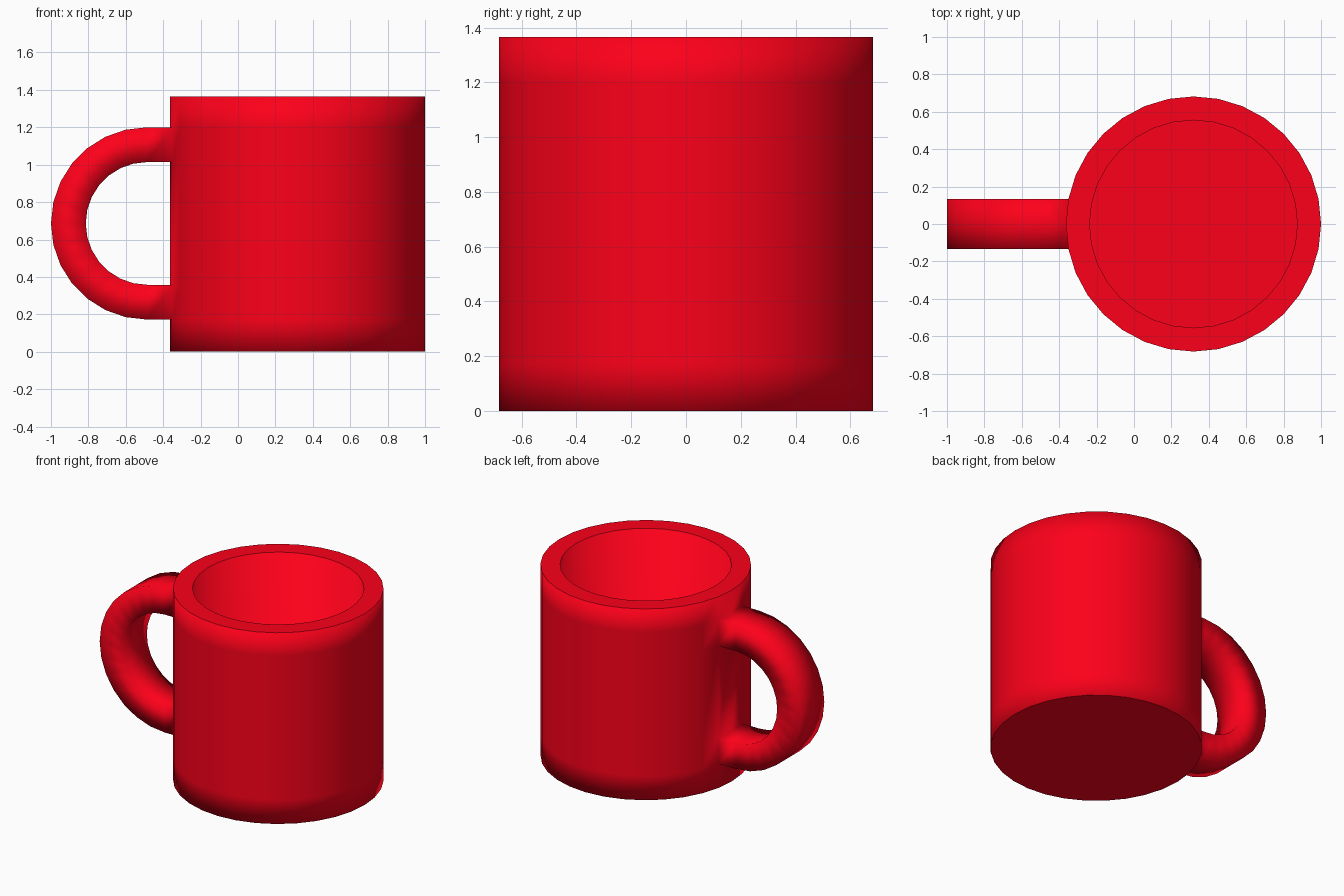
import bpy, bmesh, math

if "Cube" in bpy.data.objects:
    bpy.data.objects.remove(bpy.data.objects["Cube"])

CX, R_OUT, R_IN, HEIGHT, FLOOR = 0.318, 0.682, 0.555, 1.366, 0.13
SIDES = 32
# Handle: strap that grows out of two wall faces and follows a half circle
HX, HZ, BEND, THICK, STEPS = -0.486, 0.686, 0.421, 0.093, 14
WIDE = R_OUT * math.sin(2 * math.pi / SIDES)

red = bpy.data.materials.new("red_glaze")
red.diffuse_color = (0.98, 0.0, 0.01, 1)
red.use_nodes = True
red.node_tree.nodes["Principled BSDF"].inputs["Base Color"].default_value = red.diffuse_color
bm = bmesh.new()


def bridge(a, b, skip=()):
    n = len(a)
    for i in range(n):
        if i not in skip:
            j = (i + 1) % n
            bm.faces.new((a[i], a[j], b[j], b[i]))


# Cup: outer wall with rings at the handle roots, rim, inner wall and floor
low, high = HZ - BEND, HZ + BEND
wall = [0, low - THICK, low + THICK, high - THICK, high + THICK, HEIGHT]
profile = [(R_OUT, z) for z in wall] + [(R_IN, HEIGHT), (R_IN, FLOOR)]
rings = []
for r, z in profile:
    angles = [2 * math.pi * i / SIDES for i in range(SIDES)]
    rings.append([bm.verts.new((CX + r * math.cos(a), r * math.sin(a), z)) for a in angles])
mid = SIDES // 2
for k in range(len(rings) - 1):
    bridge(rings[k], rings[k + 1], (mid - 1, mid) if k in (1, 3) else ())
bm.faces.new(rings[0])
bm.faces.new(rings[-1])


# Handle sections, welded to the openings in the wall
def root(outer, inner):
    cols = (mid - 1, mid, mid + 1)
    return [rings[outer][c] for c in cols] + [rings[inner][c] for c in reversed(cols)]


sections = [root(4, 3)]
for i in range(STEPS + 1):
    a = math.pi / 2 + math.pi * i / STEPS
    sec = []
    for r, ys in ((BEND + THICK, (WIDE, 0, -WIDE)), (BEND - THICK, (-WIDE, 0, WIDE))):
        sec += [bm.verts.new((HX + r * math.cos(a), y, HZ + r * math.sin(a))) for y in ys]
    sections.append(sec)
sections.append(root(1, 2))
for a, b in zip(sections, sections[1:]):
    bridge(a, b)

bmesh.ops.recalc_face_normals(bm, faces=bm.faces[:])
for f in bm.faces:
    f.smooth = True
mesh = bpy.data.meshes.new("mug")
bm.to_mesh(mesh)
bm.free()
mesh.materials.append(red)
obj = bpy.data.objects.new("mug", mesh)
bpy.context.collection.objects.link(obj)

# Soft shading everywhere except the flat rim, floor and base
normals = []
for p in mesh.polygons:
    flat = abs(p.normal.z) > 0.99 and any(abs(p.center.z - z) < 0.001 for z in (0, FLOOR, HEIGHT))
    for v in p.vertices:
        normals.append(tuple(p.normal if flat else mesh.vertices[v].normal))
mesh.normals_split_custom_set(normals)
